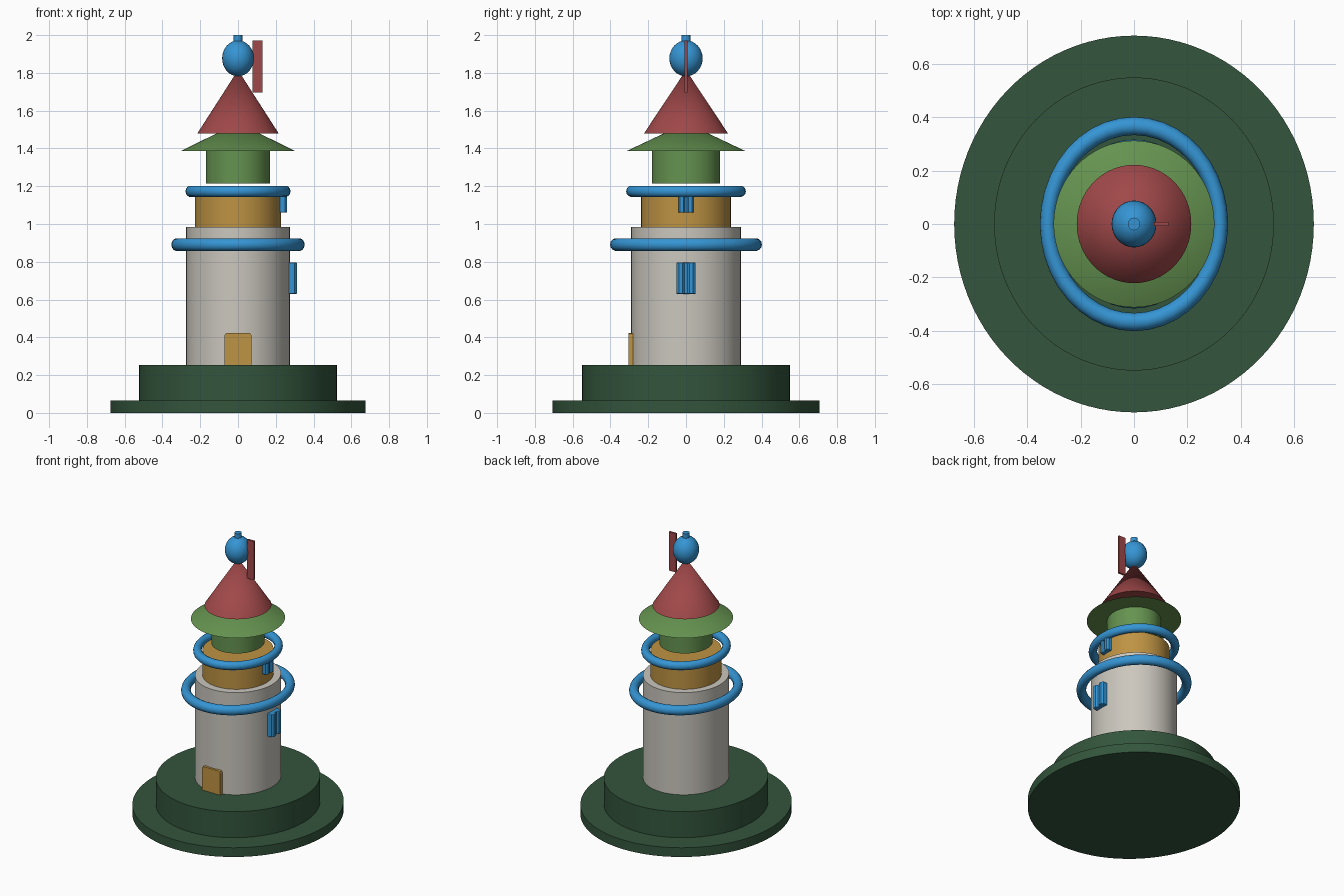
import bpy, bmesh, math
from mathutils import Matrix, Vector

if "Cube" in bpy.data.objects:
    bpy.data.objects.remove(bpy.data.objects["Cube"], do_unlink=True)


def material(name, rgb):
    lin = [((c / 255 + 0.055) / 1.055) ** 2.4 for c in rgb] + [1]
    m = bpy.data.materials.new(name)
    m.use_nodes = True
    m.diffuse_color = lin
    m.node_tree.nodes["Principled BSDF"].inputs["Base Color"].default_value = lin
    return m


dark_green = material("dark green", (51, 85, 60))
stone = material("pale stone", (203, 199, 190))
ochre = material("ochre", (190, 147, 67))
leaf = material("leaf green", (101, 147, 80))
red = material("brick red", (160, 72, 73))
blue = material("bright blue", (53, 149, 212))


def finish(name, bm, mat, smooth=True):
    bmesh.ops.recalc_face_normals(bm, faces=bm.faces)
    mesh = bpy.data.meshes.new(name)
    bm.to_mesh(mesh)
    bm.free()
    mesh.materials.append(mat)
    ob = bpy.data.objects.new(name, mesh)
    bpy.context.collection.objects.link(ob)
    if smooth:
        bpy.ops.object.select_all(action="DESELECT")
        bpy.context.view_layer.objects.active = ob
        ob.select_set(True)
        bpy.ops.object.shade_smooth_by_angle(angle=math.radians(35))
    return ob


def drum(name, rx, ry, z0, z1, mat, top=1.0, sides=64):
    """Oval cylinder, or a cone when top is 0."""
    bm = bmesh.new()
    bmesh.ops.create_cone(bm, cap_ends=True, segments=sides, radius1=1, radius2=top, depth=1)
    bm.transform(Matrix.Translation((0, 0, (z0 + z1) / 2)) @ Matrix.Diagonal((rx, ry, z1 - z0, 1)))
    return finish(name, bm, mat)


def ring(name, rx, ry, tube, z, mat, sides=40, around=14):
    """Oval torus, rx and ry measured to the outer edge."""
    bm = bmesh.new()
    step = math.tau / around
    circle = [bm.verts.new((ry - tube + tube * math.cos(i * step), 0, tube * math.sin(i * step)))
              for i in range(around)]
    edges = [bm.edges.new((circle[i - 1], circle[i])) for i in range(around)]
    bmesh.ops.spin(bm, geom=circle + edges, cent=(0, 0, 0), axis=(0, 0, 1),
                   angle=math.tau, steps=sides, use_merge=True)
    bmesh.ops.remove_doubles(bm, verts=bm.verts, dist=1e-5)
    bm.transform(Matrix.Translation((0, 0, z)) @ Matrix.Diagonal((rx / ry, 1, 1, 1)))
    return finish(name, bm, mat)


def prism(name, points, direction, mat, bevel=0.0):
    """Extrude a closed outline along a direction."""
    bm = bmesh.new()
    face = bm.faces.new([bm.verts.new(p) for p in points])
    new = bmesh.ops.extrude_face_region(bm, geom=[face])["geom"]
    bmesh.ops.translate(bm, vec=Vector(direction),
                        verts=[v for v in new if isinstance(v, bmesh.types.BMVert)])
    ob = finish(name, bm, mat, smooth=False)
    if bevel:
        mod = ob.modifiers.new("soft edges", "BEVEL")
        mod.width, mod.segments = bevel, 2
        mod.limit_method = "ANGLE"
        mod.angle_limit = math.radians(60)
    return ob


def window(name, wall, out, half, z0, z1):
    """Pane with a shallow vertical groove."""
    side = [(out - 0.012, half), (out, half * 0.75), (out, half * 0.35), (out - 0.012, half * 0.15)]
    outline = [(wall, half)] + side
    outline += [(x, -y) for x, y in reversed(outline)]
    return prism(name, [(x, y, z0) for x, y in outline], (0, 0, z1 - z0), blue, 0.005)


# Stepped base
drum("base_disc", 0.675, 0.707, 0, 0.066, dark_green, sides=96)
drum("base_step", 0.525, 0.55, 0.066, 0.253, dark_green, sides=96)

# Tower tiers
drum("tower_body", 0.274, 0.29, 0.253, 0.985, stone)
drum("upper_tier", 0.227, 0.237, 0.985, 1.165, ochre)
drum("lantern_room", 0.17, 0.18, 1.215, 1.387, leaf)

# Gallery rings
ring("lower_ring", 0.353, 0.402, 0.034, 0.891, blue)
ring("upper_ring", 0.278, 0.317, 0.03, 1.173, blue)

# Roofs
drum("lower_roof", 0.302, 0.313, 1.387, 1.535, leaf, top=0)
drum("upper_roof", 0.215, 0.222, 1.48, 1.815, red, top=0)

# Ball and finial
bm = bmesh.new()
bmesh.ops.create_uvsphere(bm, u_segments=32, v_segments=16, radius=1)
bm.transform(Matrix.Translation((0, 0, 1.877)) @ Matrix.Diagonal((0.084, 0.088, 0.095, 1)))
finish("roof_ball", bm, blue)
drum("finial", 0.023, 0.024, 1.95, 2.0, blue, sides=16)

# Flag
prism("flag", [(0.076, -0.007, 1.695), (0.131, -0.007, 1.695),
               (0.131, -0.007, 1.972), (0.076, -0.007, 1.972)], (0, 0.014, 0), red)

# Door with clipped top corners
door = [(0.072, 0.253), (0.072, 0.408), (0.068, 0.418), (0.058, 0.423)]
door += [(-x, z) for x, z in reversed(door)]
prism("door", [(x, -0.305, z) for x, z in door], (0, 0.035, 0), ochre)

# Windows on the left side
window("lower_window", 0.26, 0.312, 0.051, 0.63, 0.796)
window("upper_window", 0.215, 0.26, 0.041, 1.06, 1.163)
